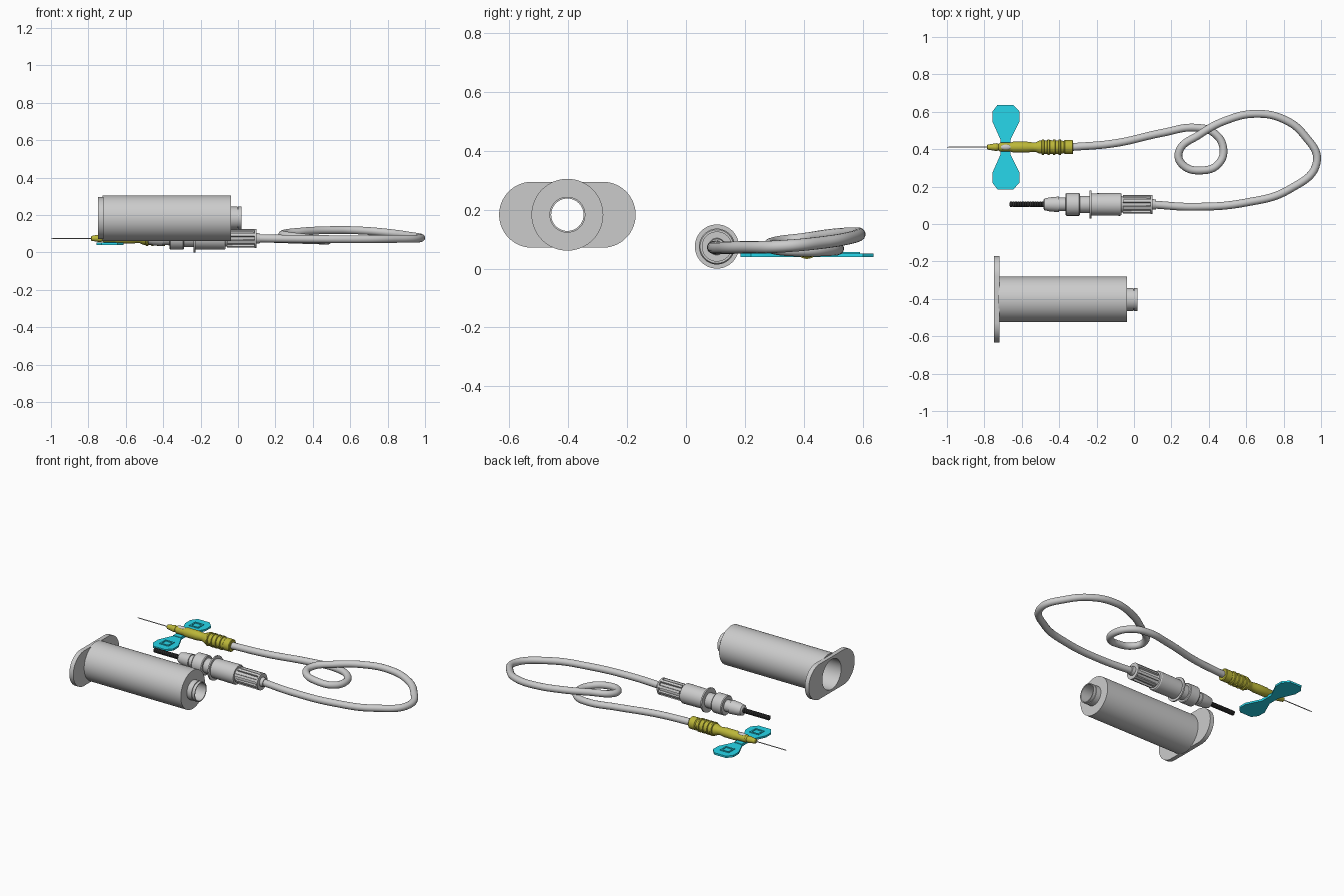
import bpy, bmesh
from math import sin, cos, pi, radians
from mathutils import Vector

if "Cube" in bpy.data.objects:
    bpy.data.objects.remove(bpy.data.objects["Cube"])


def material(name, rgb):
    m = bpy.data.materials.new(name)
    m.diffuse_color = (*rgb, 1)
    m.use_nodes = True
    m.node_tree.nodes["Principled BSDF"].inputs["Base Color"].default_value = m.diffuse_color
    return m


OLIVE = material("olive", (0.50, 0.47, 0.04))
CYAN = material("cyan", (0.02, 0.68, 0.83))
BLACK = material("black", (0.03, 0.03, 0.03))


def finish(ob, mat=None):
    if mat:
        ob.data.materials.append(mat)
    bpy.ops.object.select_all(action='DESELECT')
    ob.select_set(True)
    bpy.context.view_layer.objects.active = ob
    bpy.ops.object.shade_smooth_by_angle(angle=radians(30))
    return ob


def mesh_object(name, bm, mat=None):
    bmesh.ops.recalc_face_normals(bm, faces=bm.faces)
    me = bpy.data.meshes.new(name)
    bm.to_mesh(me)
    bm.free()
    ob = bpy.data.objects.new(name, me)
    bpy.context.collection.objects.link(ob)
    return finish(ob, mat)


def loft(name, rings, closed=False, mat=None):
    """Skin a row of rings; closed joins last to first, otherwise cap both ends."""
    bm = bmesh.new()
    loops = [[bm.verts.new(p) for p in r] for r in rings]
    pairs = list(zip(loops, loops[1:]))
    if closed:
        pairs.append((loops[-1], loops[0]))
    else:
        bm.faces.new(loops[0])
        bm.faces.new(loops[-1])
    for a, b in pairs:
        for i in range(len(a)):
            j = (i + 1) % len(a)
            bm.faces.new((a[i], a[j], b[j], b[i]))
    return mesh_object(name, bm, mat)


def lathe(name, profile, y, z, closed=False, mat=None, n=48):
    """Turn (x, radius) pairs around an axis parallel to x."""
    return loft(name, [[(x, y + r * cos(2 * pi * i / n), z + r * sin(2 * pi * i / n))
                        for i in range(n)] for x, r in profile], closed, mat)


def box(name, centre, size, mat=None, turn=0, pivot=(0, 0)):
    """Box, optionally rotated about an x-parallel axis through pivot (y, z)."""
    bm = bmesh.new()
    bmesh.ops.create_cube(bm, size=1)
    for v in bm.verts:
        v.co = Vector(centre) + Vector([a * b for a, b in zip(v.co, size)])
        dy, dz = v.co.y - pivot[0], v.co.z - pivot[1]
        v.co.y = pivot[0] + dy * cos(turn) - dz * sin(turn)
        v.co.z = pivot[1] + dy * sin(turn) + dz * cos(turn)
    return mesh_object(name, bm, mat)


# Hollow holder with stepped neck
HY, HZ = -0.403, 0.183
lathe("holder_barrel", [(-0.725, 0.122), (-0.037, 0.122), (-0.037, 0.061), (-0.004, 0.061),
                        (-0.004, 0.056), (0.001, 0.056), (0.001, 0.061), (0.018, 0.061),
                        (0.018, 0.055), (-0.055, 0.055), (-0.055, 0.095), (-0.725, 0.095)],
      HY, HZ, closed=True, n=64)

# Finger flange: stadium outline with round hole
N = 64
angles = [2 * pi * (i + 0.5) / N for i in range(N)]


def stadium(x):
    return [(x, HY + (0.12 if cos(a) > 0 else -0.12) + 0.112 * cos(a), HZ + 0.112 * sin(a))
            for a in angles]


def hole(x):
    return [(x, HY + 0.095 * cos(a), HZ + 0.095 * sin(a)) for a in angles]


loft("holder_flange", [stadium(-0.748), stadium(-0.72), hole(-0.72), hole(-0.748)], closed=True)

# Tube connector
CY, CZ = 0.105, 0.075
lathe("connector_nose", [(-0.483, 0.024), (-0.478, 0.032), (-0.465, 0.034), (-0.455, 0.037),
                         (-0.40, 0.042), (-0.40, 0.036), (-0.365, 0.036), (-0.365, 0.057),
                         (-0.36, 0.061), (-0.295, 0.061), (-0.29, 0.057), (-0.29, 0.046),
                         (-0.235, 0.046)], CY, CZ)
lathe("connector_body", [(-0.237, 0.046), (-0.237, 0.075), (-0.228, 0.075), (-0.228, 0.059),
                         (-0.075, 0.061), (-0.068, 0.057), (-0.068, 0.045), (-0.055, 0.042),
                         (0.095, 0.039), (0.095, 0.029), (0.118, 0.026)], CY, CZ)
for i in range(8):
    box(f"connector_rib_{i + 1}", (0.019, CY + 0.042, CZ), (0.156, 0.018, 0.016),
        turn=2 * pi * (i + 0.5) / 8, pivot=(CY, CZ))
lathe("connector_collar", [(0.088, 0.044), (0.088, 0.051), (0.098, 0.051), (0.098, 0.044)],
      CY, CZ)

# Ribbed rubber sleeve
sleeve = [(-0.665, 0.008)]
for i in range(14):
    x = -0.662 + i * 0.013
    sleeve += [(x, 0.0145), (x + 0.009, 0.0145), (x + 0.011, 0.0125)]
lathe("rubber_sleeve", sleeve, CY, CZ, mat=BLACK, n=24)

# Looped flexible tube
path = [(0.09, 0.105, 0.075), (0.32, 0.092, 0.072), (0.6, 0.115, 0.070), (0.83, 0.185, 0.072),
        (0.977, 0.33, 0.076), (0.91, 0.475, 0.09), (0.8, 0.56, 0.105), (0.65, 0.589, 0.117),
        (0.5, 0.557, 0.119), (0.35, 0.478, 0.112), (0.24, 0.385, 0.098), (0.26, 0.317, 0.09),
        (0.37, 0.287, 0.077), (0.45, 0.32, 0.066), (0.478, 0.40, 0.062), (0.43, 0.485, 0.064),
        (0.33, 0.515, 0.067), (0.15, 0.487, 0.073), (-0.1, 0.432, 0.075), (-0.35, 0.41, 0.075)]
cu = bpy.data.curves.new("flexible_tube", 'CURVE')
cu.dimensions = '3D'
cu.bevel_depth = 0.021
cu.bevel_resolution = 6
cu.resolution_u = 10
cu.use_fill_caps = True
sp = cu.splines.new('BEZIER')
sp.bezier_points.add(len(path) - 1)
for p, co in zip(sp.bezier_points, path):
    p.co = co
    p.handle_left_type = p.handle_right_type = 'AUTO'
tube = bpy.data.objects.new("flexible_tube", cu)
bpy.context.collection.objects.link(tube)
bpy.ops.object.select_all(action='DESELECT')
tube.select_set(True)
bpy.context.view_layer.objects.active = tube
bpy.ops.object.convert(target='MESH')
finish(bpy.context.object)

# Needle and olive hub
WY, WZ = 0.411, 0.075
lathe("needle", [(-1.0, 0.0008), (-0.988, 0.0028), (-0.77, 0.0028)], WY, WZ, n=16)
lathe("needle_hub", [(-0.787, 0.008), (-0.783, 0.013), (-0.755, 0.018), (-0.735, 0.021),
                     (-0.725, 0.017), (-0.715, 0.024), (-0.66, 0.024), (-0.645, 0.029),
                     (-0.57, 0.029), (-0.54, 0.025), (-0.525, 0.026), (-0.505, 0.035),
                     (-0.47, 0.036), (-0.455, 0.037), (-0.39, 0.036), (-0.375, 0.032),
                     (-0.37, 0.038), (-0.33, 0.038), (-0.326, 0.034), (-0.326, 0.022)],
      WY, WZ, mat=OLIVE, n=32)
for i in range(4):
    x = -0.496 + i * 0.03
    lathe(f"hub_grip_ring_{i + 1}", [(x, 0.033), (x + 0.004, 0.042), (x + 0.014, 0.042),
                                    (x + 0.018, 0.033)], WY, WZ, mat=OLIVE, n=32)

# Light window on top of hub
bm = bmesh.new()
bmesh.ops.create_uvsphere(bm, u_segments=24, v_segments=12, radius=1)
for v in bm.verts:
    v.co = Vector((-0.685 + v.co.x * 0.032, WY + v.co.y * 0.014, 0.094 + v.co.z * 0.009))
mesh_object("hub_window", bm)

# Wings: one outline mirrored across the hub, with raised frames
half = [(-0.714, 0.04), (-0.757, 0.137), (-0.757, 0.19), (-0.73, 0.226),
        (-0.645, 0.226), (-0.612, 0.19), (-0.612, 0.137), (-0.66, 0.04)]
for side, s in (("rear", 1), ("front", -1)):
    loft(f"{side}_wing", [[(x, WY + s * d, z) for x, d in half] for z in (0.040, 0.052)],
         mat=CYAN)
    for k in (-1, 1):
        box(f"{side}_wing_mark_side", (-0.685 + k * 0.027, WY + s * 0.15, 0.0535),
            (0.009, 0.06, 0.006), CYAN)
        box(f"{side}_wing_mark_end", (-0.685, WY + s * 0.15 + k * 0.0255, 0.0535),
            (0.045, 0.009, 0.006), CYAN)
box("wing_bridge", (-0.687, WY, 0.048), (0.054, 0.09, 0.016), CYAN)
